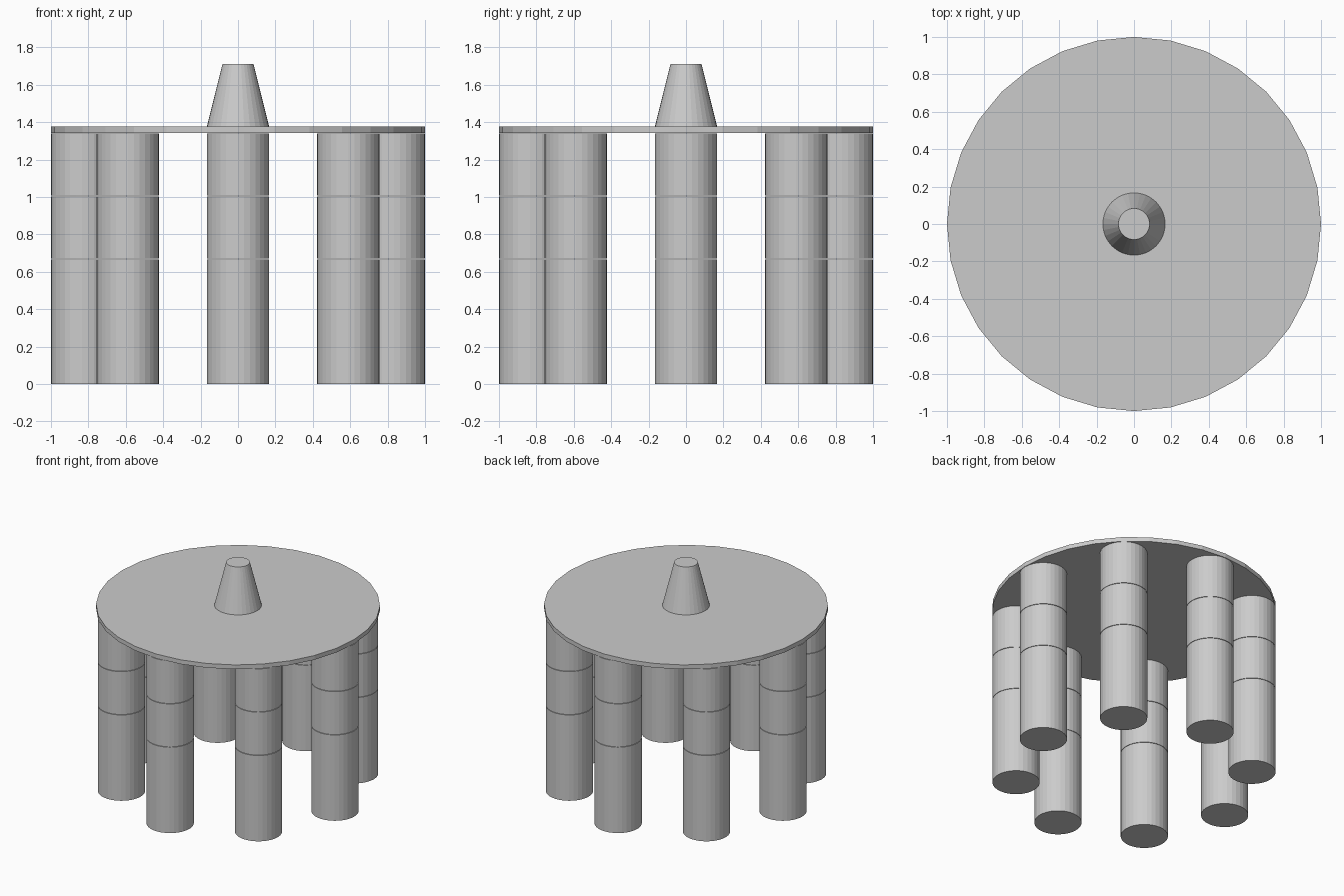
import bpy, math

if "Cube" in bpy.data.objects:
    bpy.data.objects.remove(bpy.data.objects["Cube"])

U = 1 / 3          # drum height
R = 1 / 6          # drum radius
RING = 1 - R       # columns touch the slab rim
GAP = U / 100      # hairline joints between upper drums
SIDES = 32


def solid(name, r1, r2, z0, z1, x=0, y=0):
    """Capped cylinder or tapered cone between two heights."""
    bpy.ops.mesh.primitive_cone_add(vertices=SIDES, radius1=r1, radius2=r2,
                                    depth=z1 - z0, location=(x, y, (z0 + z1) / 2))
    bpy.context.object.name = name


# Eight columns, each a stack of four drums
drum_bases = [0, U, 2 * U + GAP, 3 * U + 2 * GAP]
for i in range(8):
    a = i * math.pi / 4
    for j, z in enumerate(drum_bases):
        solid(f"column_{i + 1}_drum_{j + 1}", R, R, z, z + U,
              RING * math.cos(a), RING * math.sin(a))

# Round roof slab
slab_base = 4 * U + 3 * GAP
slab_top = slab_base + U / 10
solid("roof_slab", 1, 1, slab_base, slab_top)

# Tapered finial on top
solid("roof_finial", R, R / 2, slab_top, slab_top + U)
